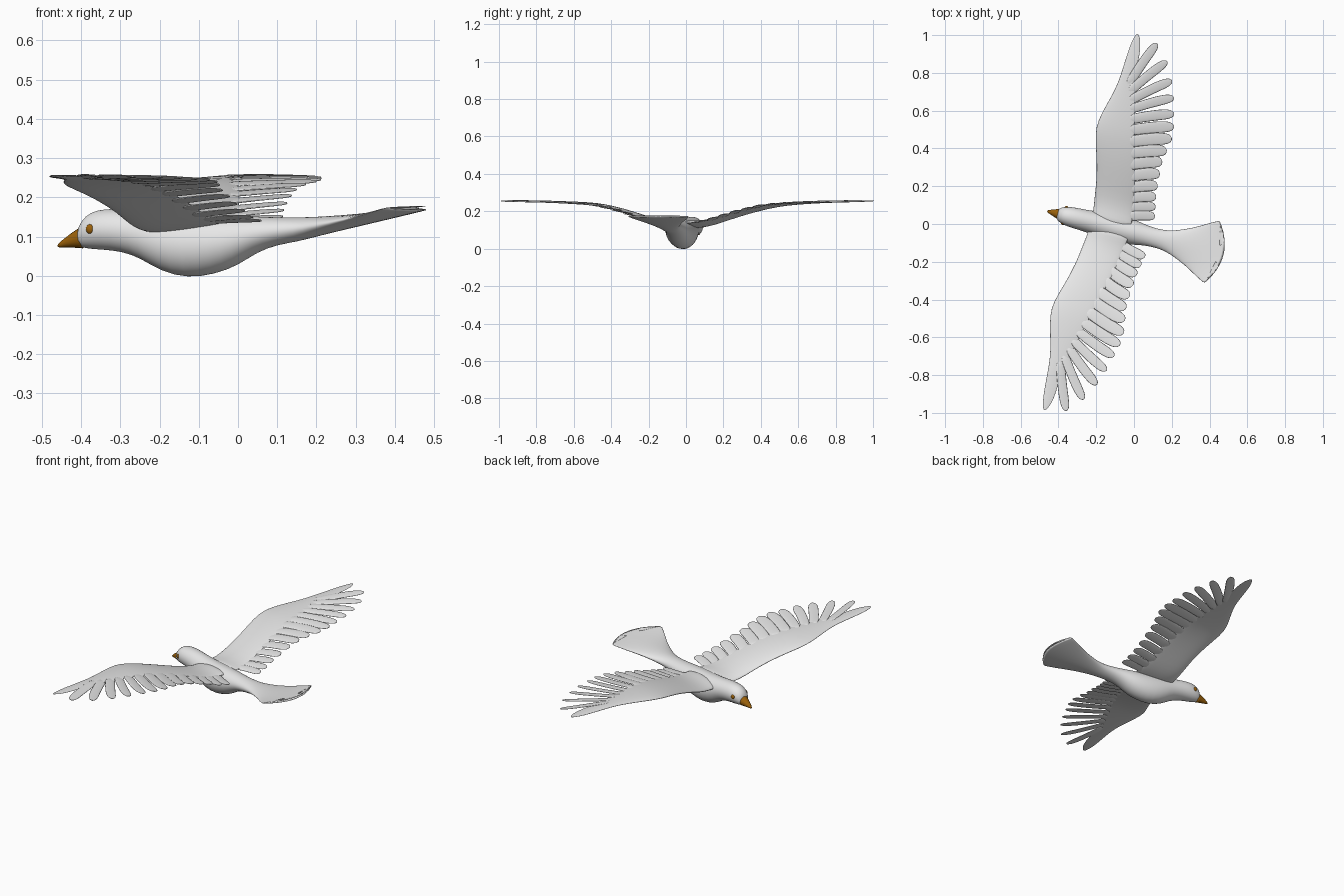
import bpy, bmesh, math
from mathutils import Vector

if "Cube" in bpy.data.objects:
    bpy.data.objects.remove(bpy.data.objects["Cube"])

# Local frame: x runs beak to tail, y across the wings; the whole bird is yawed
YAW = math.radians(-13.9)
ORIGIN = (-0.225, 0.01, 0.0)


def material(name, rgb):
    m = bpy.data.materials.new(name)
    m.diffuse_color = (*rgb, 1)
    m.use_nodes = True
    m.node_tree.nodes["Principled BSDF"].inputs["Base Color"].default_value = m.diffuse_color
    return m


WHITE = material("plumage_white", (0.8, 0.8, 0.8))
AMBER = material("beak_amber", (0.33, 0.12, 0.003))


def loft(bm, rings):
    """Skin a list of closed rings and cap both ends."""
    vs = [[bm.verts.new(p) for p in r] for r in rings]
    n = len(vs[0])
    for a, b in zip(vs, vs[1:]):
        for i in range(n):
            j = (i + 1) % n
            bm.faces.new((a[i], a[j], b[j], b[i]))
    bm.faces.new(vs[0])
    bm.faces.new(vs[-1])


def finish(name, bm, mat, mirror=False, subdiv=0):
    bmesh.ops.recalc_face_normals(bm, faces=bm.faces)
    me = bpy.data.meshes.new(name)
    bm.to_mesh(me)
    bm.free()
    me.materials.append(mat)
    for p in me.polygons:
        p.use_smooth = True
    ob = bpy.data.objects.new(name, me)
    bpy.context.collection.objects.link(ob)
    ob.location = ORIGIN
    ob.rotation_euler = (0, 0, YAW)
    if mirror:
        md = ob.modifiers.new("mirror", 'MIRROR')
        md.use_axis = (False, True, False)
        md.use_mirror_merge = False
    if subdiv:
        md = ob.modifiers.new("smooth", 'SUBSURF')
        md.levels = md.render_levels = subdiv
    return ob


def oval(u, zb, zt, w, n=24):
    """Upright oval section; tail sections bow backwards in the middle."""
    bow = 0.062 * max(0, (u - 0.5) / 0.15)
    pts = []
    for i in range(n):
        a = 2 * math.pi * i / n
        c, s = math.cos(a), math.sin(a)
        pts.append((u + bow * (1 - c * c), w * c, (zb + zt) / 2 + (zt - zb) / 2 * s))
    return pts


# Body with head and fanned tail: position, bottom, top, half width
BODY = [(-0.188, .076, .118, .022), (-0.178, .072, .142, .034), (-0.155, .068, .163, .046),
        (-0.12, .066, .171, .053), (-0.07, .061, .171, .056), (-0.02, .043, .166, .058),
        (0.03, .010, .161, .066), (0.10, -.007, .158, .072), (0.17, .003, .157, .072),
        (0.23, .025, .155, .067), (0.28, .060, .151, .056), (0.335, .079, .149, .050),
        (0.39, .087, .149, .052), (0.44, .101, .150, .062), (0.54, .128, .158, .105),
        (0.60, .148, .168, .144), (0.655, .166, .178, .172), (0.662, .169, .179, .174)]
bm = bmesh.new()
loft(bm, [oval(*r) for r in BODY])
finish("body", bm, WHITE, subdiv=1)

# Beak
bm = bmesh.new()
loft(bm, [oval(*r, n=16) for r in [(-.176, .070, .126, .028), (-.187, .071, .121, .025),
                                   (-.21, .072, .106, .017), (-.232, .072, .089, .009),
                                   (-.241, .073, .080, .004)]])
finish("beak", bm, AMBER)

# Eyes
bm = bmesh.new()
bmesh.ops.create_uvsphere(bm, u_segments=16, v_segments=10, radius=0.011)
bmesh.ops.scale(bm, verts=bm.verts, vec=(1, 0.8, 1.15))
bmesh.ops.translate(bm, verts=bm.verts, vec=(-0.146, -0.0425, 0.119))
finish("eyes", bm, AMBER, mirror=True)

# Wings: span position, leading edge, trailing edge, height, thickness
WING = [(.01, -.005, .215, .138, .040), (.05, -.007, .209, .139, .038), (.09, -.01, .203, .139, .034),
        (.15, -.02, .192, .149, .030), (.23, -.029, .180, .174, .026), (.35, -.060, .150, .210, .022),
        (.46, -.097, .121, .234, .018), (.53, -.096, .104, .242, .016), (.604, -.079, .086, .247, .014),
        (.682, -.055, .068, .250, .012), (.75, -.042, .050, .252, .010), (.785, -.038, .036, .253, .010),
        (.878, -.032, .037, .254, .008), (.965, -.027, .031, .255, .006),
        (1.012, -.014, .013, .256, .004), (1.027, -.007, .0, .256, .002)]


def wing_at(v, k):
    """Interpolate a column of the wing table along the span."""
    for a, b in zip(WING, WING[1:]):
        if v <= b[0]:
            t = max(0, (v - a[0]) / (b[0] - a[0]))
            return a[k] + (b[k] - a[k]) * t
    return WING[-1][k]


def airfoil(v, lead, trail, z, thick, n=20):
    pts = []
    for i in range(n):
        a = 2 * math.pi * i / n
        s = (1 - math.cos(a)) / 2
        half = thick / 2 * math.sin(a) * (1.2 - 0.6 * s)
        droop = 0.5 * thick * (1 - s) ** 2
        pts.append((lead + (trail - lead) * s, v, z - droop + half))
    return pts


bm = bmesh.new()
loft(bm, [airfoil(*r) for r in WING])
finish("wings", bm, WHITE, mirror=True, subdiv=1)

# Flight feathers: base span position, tip position, tip span position, half width
FEATHERS = [(.740, .110, 1.003, .028), (.705, .184, .923, .028), (.663, .234, .830, .029),
            (.620, .266, .745, .029), (.570, .287, .662, .031), (.515, .303, .596, .034),
            (.457, .307, .531, .036), (.398, .296, .463, .036), (.340, .287, .401, .036),
            (.280, .290, .336, .035), (.220, .294, .272, .034), (.165, .300, .213, .032),
            (.115, .310, .161, .030), (.070, .319, .111, .029)]
# Outline: fraction along the feather, fraction of full width
OUTLINE = [(0, .98), (.3, .95), (.6, 1), (.82, .97), (.92, .8), (.97, .55), (.99, .3), (1, .08)]
bm = bmesh.new()
for v0, u1, v1, w in FEATHERS:
    base = Vector((wing_at(v0, 2) - 0.04, v0, wing_at(v0, 3) - 0.001))
    tip = Vector((u1, v1, wing_at(v1, 3) - 0.001))
    along = tip - base
    side = Vector((-along.y, along.x, 0)).normalized()
    side.z = 0.16                       # slight twist so the feathers overlap
    rings = []
    for s, f in OUTLINE:
        c = base + along * s
        c += side * 0.006 * math.sin(math.pi * s)
        ring = []
        for i in range(8):
            a = 2 * math.pi * i / 8
            ring.append(c + side * w * f * math.cos(a)
                        + Vector((0, 0, 0.006 * (1 - 0.6 * s) * math.sin(a))))
        rings.append(ring)
    loft(bm, rings)
finish("flight_feathers", bm, WHITE, mirror=True, subdiv=1)
